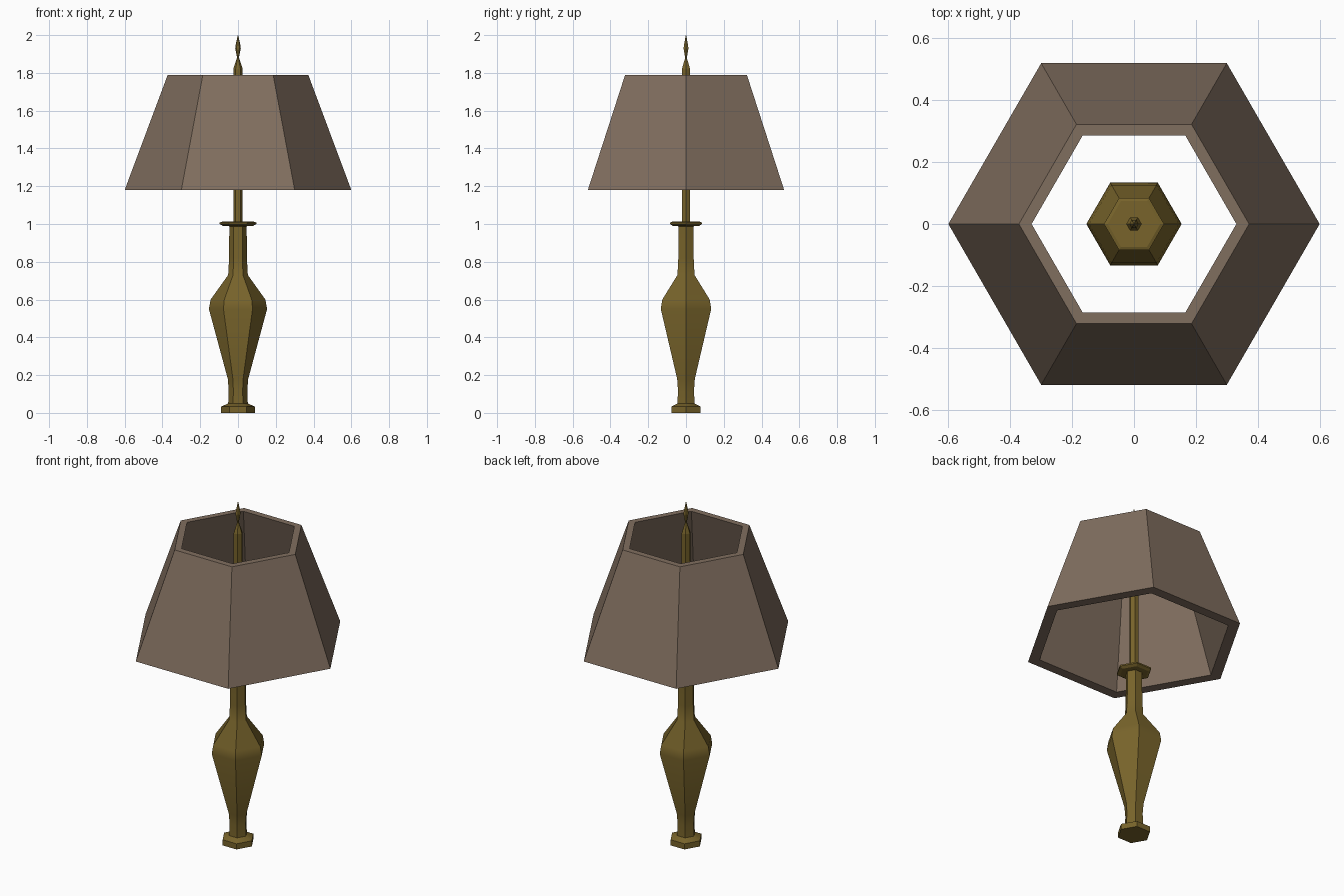
import bpy, bmesh, math

if "Cube" in bpy.data.objects:
    bpy.data.objects.remove(bpy.data.objects["Cube"])

SIDES = 6


def material(name, rgb):
    m = bpy.data.materials.new(name)
    m.diffuse_color = (*rgb, 1.0)
    m.use_nodes = True
    m.node_tree.nodes["Principled BSDF"].inputs["Base Color"].default_value = m.diffuse_color
    return m


brass = material("aged brass", (0.188, 0.127, 0.024))
fabric = material("brown shade fabric", (0.216, 0.156, 0.114))


def lathe(name, profile, mat, closed=False, smooth=0):
    """Six-sided turned part from (radius, z) points, corners on the x axis."""
    bm = bmesh.new()
    rings = []
    for r, z in profile:
        rings.append([bm.verts.new((r * math.cos(math.tau * i / SIDES),
                                    r * math.sin(math.tau * i / SIDES), z))
                      for i in range(SIDES)])
    pairs = list(zip(rings, rings[1:]))
    if closed:
        pairs.append((rings[-1], rings[0]))
    else:
        bm.faces.new(rings[0][::-1])
        bm.faces.new(rings[-1])
    for a, b in pairs:
        for i in range(SIDES):
            j = (i + 1) % SIDES
            bm.faces.new((a[i], a[j], b[j], b[i]))
    bmesh.ops.recalc_face_normals(bm, faces=bm.faces[:])
    me = bpy.data.meshes.new(name)
    bm.to_mesh(me)
    bm.free()
    me.materials.append(mat)
    ob = bpy.data.objects.new(name, me)
    bpy.context.collection.objects.link(ob)
    if smooth:
        bpy.ops.object.select_all(action='DESELECT')
        ob.select_set(True)
        bpy.context.view_layer.objects.active = ob
        bpy.ops.object.shade_smooth_by_angle(angle=math.radians(smooth))
    return ob


# Foot and vase-shaped body up to the neck
lathe("lamp_body", [(0.09, 0.0), (0.09, 0.033), (0.052, 0.05), (0.049, 0.12),
                    (0.054, 0.18), (0.154, 0.55), (0.145, 0.60),
                    (0.052, 0.73), (0.047, 0.82), (0.046, 0.992)],
      brass, smooth=30)

# Drip collar on top of the neck
lathe("collar", [(0.046, 0.988), (0.08, 0.99), (0.097, 1.0), (0.097, 1.008),
                 (0.085, 1.012), (0.025, 1.012)], brass)

# Rod carrying the pointed finial
lathe("rod", [(0.025, 1.01), (0.025, 1.82), (0.005, 1.88)], brass)
lathe("finial", [(0.005, 1.88), (0.015, 1.93), (0.012, 1.95), (0.001, 2.0)], brass)

# Open shade with thick walls
lathe("lampshade", [(0.60, 1.18), (0.372, 1.79), (0.331, 1.79), (0.534, 1.18)],
      fabric, closed=True)
